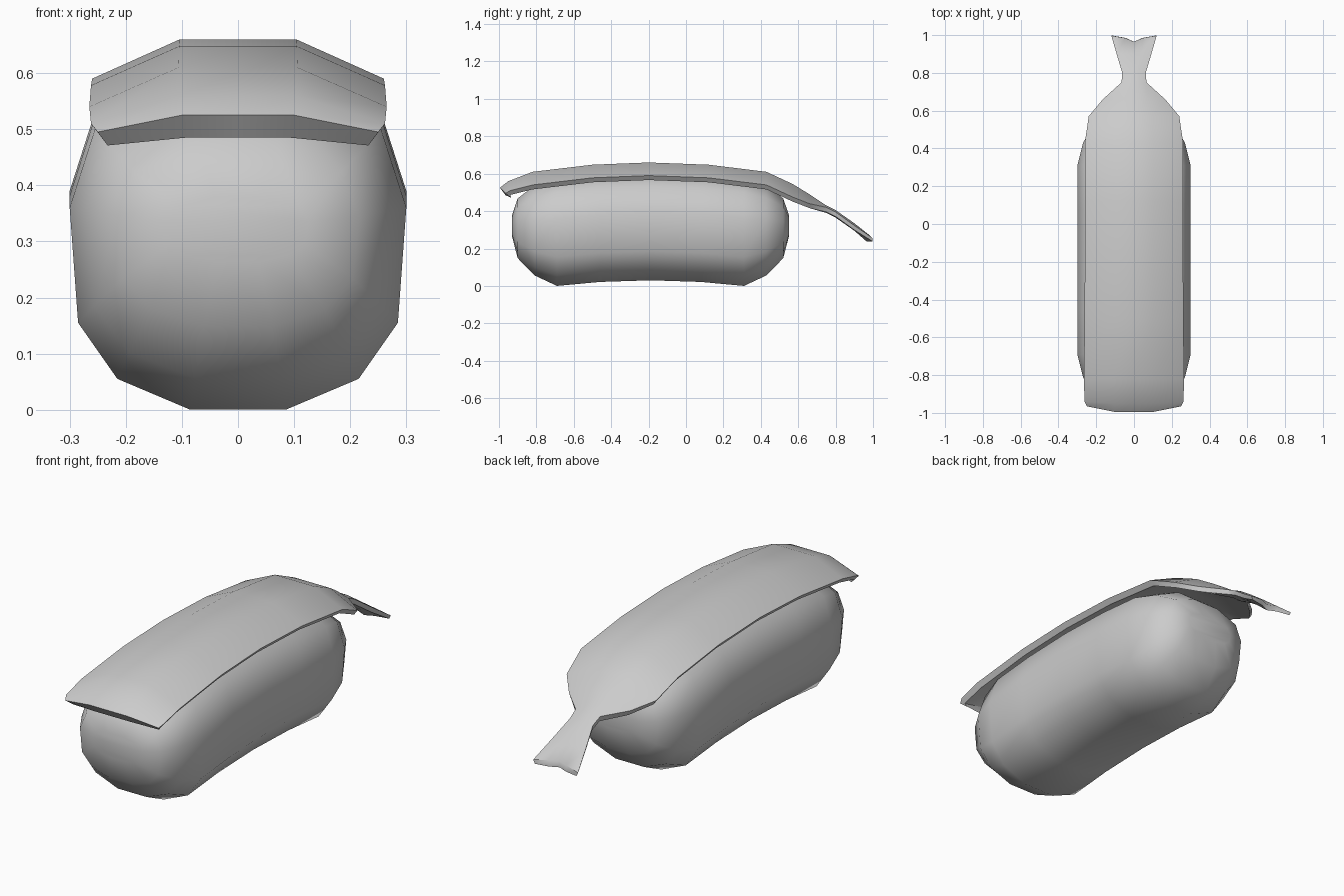
import bpy, bmesh, math

if "Cube" in bpy.data.objects:
    bpy.data.objects.remove(bpy.data.objects["Cube"])


def loft(name, rings, angle):
    """Join equal-length closed rings into a capped, smooth-shaded skin."""
    bm = bmesh.new()
    rows = [[bm.verts.new(p) for p in r] for r in rings]
    n = len(rows[0])
    for a, b in zip(rows, rows[1:]):
        for i in range(n):
            j = (i + 1) % n
            bm.faces.new((a[i], a[j], b[j], b[i]))
    for row in (rows[0], rows[-1]):
        # caps run as strips between the upper and lower halves of the ring
        for i in range(n // 2 - 1):
            bm.faces.new((row[i], row[i + 1], row[n - 2 - i], row[n - 1 - i]))
    bmesh.ops.recalc_face_normals(bm, faces=bm.faces)
    me = bpy.data.meshes.new(name)
    bm.to_mesh(me)
    bm.free()
    ob = bpy.data.objects.new(name, me)
    bpy.context.collection.objects.link(ob)
    bpy.ops.object.select_all(action='DESELECT')
    bpy.context.view_layer.objects.active = ob
    ob.select_set(True)
    bpy.ops.object.shade_smooth_by_angle(angle=math.radians(angle))
    return ob


# Rice block: rounded section, slightly arched along its length
half = [(.085, 0), (.215, .055), (.285, .155), (.30, .36), (.255, .50), (.10, .58)]
section = half + [(-x, z) for x, z in reversed(half)]
MID_Y, MID_Z = -.19, .33
# distance from the middle, width scale, height scale
ends = [(.74, .42, .20), (.71, .72, .55), (.62, .90, .83), (.50, 1, 1), (.27, 1, 1)]
stations = [(-d, a, b) for d, a, b in ends] + [(0, 1, 1)] + list(reversed(ends))
rice = []
for d, sx, sz in stations:
    arch = .03 * max(0, 1 - (d / .5) ** 2)
    rice.append([(x * sx, MID_Y + d, MID_Z + (z - MID_Z) * sz + arch) for x, z in section])
loft("rice_block", rice, 50)

# Shrimp topping: y, half width, top height, edge drop, thickness, edge y shift, centre y shift
rows = [
    (-.995, .25, .525, .03, .04, .03, 0),
    (-.95, .262, .56, .05, .04, .01, 0),
    (-.82, .265, .61, .07, .04, 0, 0),
    (-.50, .262, .648, .07, .04, 0, 0),
    (-.20, .260, .66, .07, .04, 0, 0),
    (.12, .260, .648, .07, .04, 0, 0),
    (.43, .260, .61, .07, .04, 0, 0),
    (.57, .240, .545, .07, .04, 0, 0),
    (.66, .165, .49, .05, .04, 0, 0),
    (.75, .066, .43, .01, .04, 0, 0),
    (.80, .062, .405, .01, .04, 0, 0),
    (.90, .092, .335, .012, .04, 0, 0),
    (.985, .120, .268, .012, .03, .012, -.02),
]
across = [-1, -.4, 0, .4, 1]
topping = []
for i, (y, w, z, drop, t, ey, cy) in enumerate(rows):
    shift = {1: ey, .4: 0, 0: cy}
    under = .05 if i == 0 else 0     # front face slopes back underneath
    top = [(u * w, y + shift[abs(u)], z - (drop if abs(u) == 1 else 0)) for u in across]
    low = []
    for u in reversed(across):
        edge = abs(u) == 1
        low.append((u * w * (.93 if edge else .92), y + shift[abs(u)] + under * .6,
                    z - (drop + t * .6 if edge else t)))
    topping.append(top + low)
loft("shrimp_topping", topping, 50)
